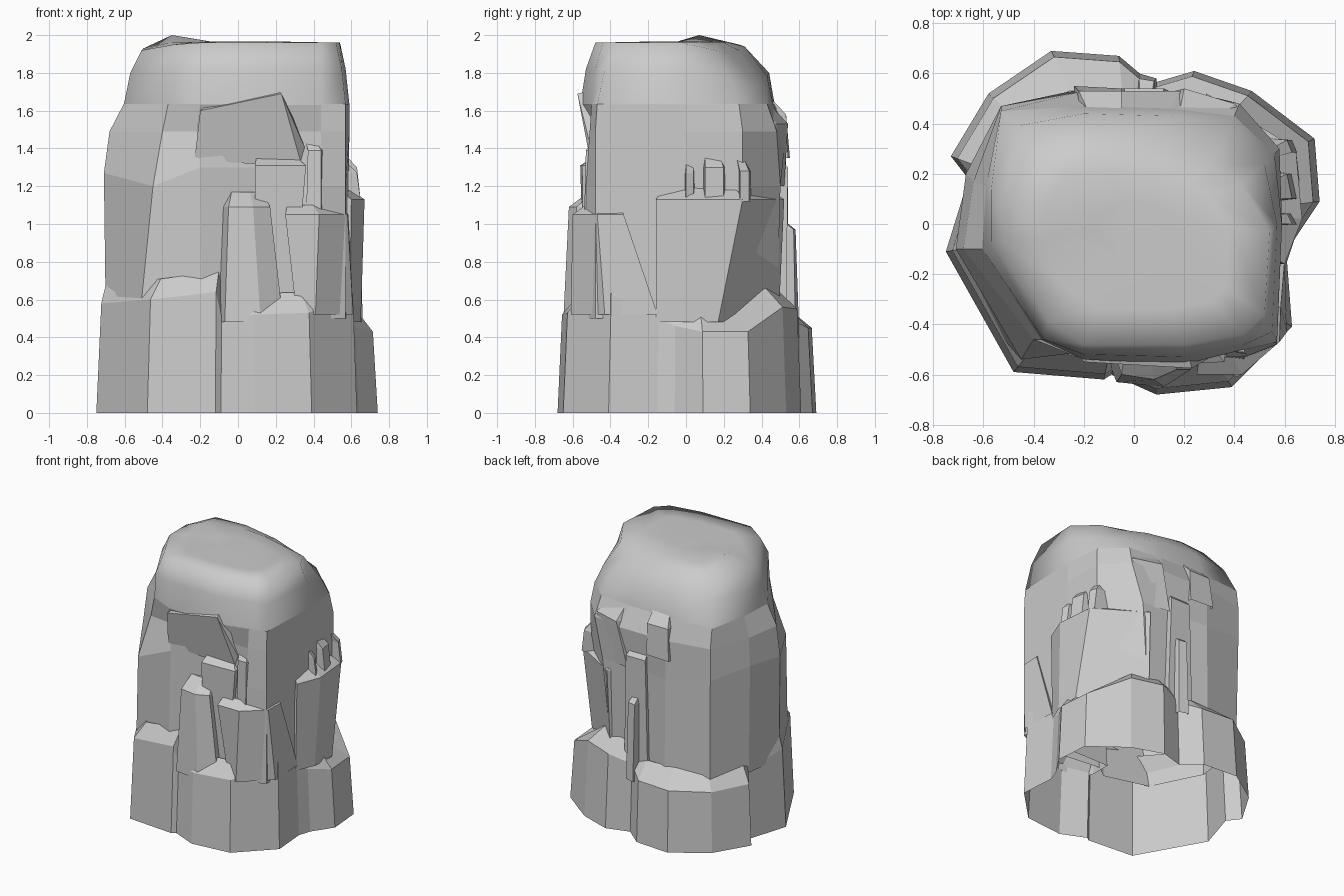
import bpy, bmesh

def loft(name, rings, smooth=False, top=True):
    """Skin a stack of equal-length rings of (x, y, z) points, open below."""
    bm = bmesh.new()
    vs = [[bm.verts.new(p) for p in r] for r in rings]
    n = len(rings[0])
    for a, b in zip(vs, vs[1:]):
        for i in range(n):
            j = (i + 1) % n
            bm.faces.new((a[i], a[j], b[j], b[i]))
    if top:
        bm.faces.new(vs[-1])
    me = bpy.data.meshes.new(name)
    bm.to_mesh(me)
    bm.free()
    ob = bpy.data.objects.new(name, me)
    bpy.context.collection.objects.link(ob)
    for p in me.polygons:
        p.use_smooth = smooth
    return ob

def flat(pts, z):
    return [(x, y, z) for x, y in pts]

def heights(pts, zs):
    return [(x, y, z) for (x, y), z in zip(pts, zs)]

def column(name, low, z0, high, z1, rise=0.07, pull=0.12):
    """Upright stone with a bevelled top that slopes up towards the rock axis."""
    cx = sum(p[0] for p in high) / len(high)
    cy = sum(p[1] for p in high) / len(high)
    d = (cx * cx + cy * cy) ** 0.5
    top = [(cx + (x - cx) * .75 - cx / d * pull,
            cy + (y - cy) * .75 - cy / d * pull, z1 + rise) for x, y in high]
    loft(name, [flat(low, z0), flat(high, z1), top])

# broad faceted foot
foot = [(-.75, -.11), (-.48, -.59), (-.12, -.62), (-.09, -.60), (.09, -.68),
        (.39, -.65), (.63, -.41), (.61, -.15), (.64, -.06), (.74, .09),
        (.72, .34), (.47, .53), (.24, .61), (.07, .56), (-.06, .67),
        (-.33, .69), (-.58, .52), (-.73, .27), (-.66, .18)]
foot_z = [.58, .60, .64, .50, .52, .53, .63, .50, .46, .43, .43, .56, .55,
          .50, .45, .45, .44, .45, .50]
foot_in = [.93, .85, .85, .85, .84, .85, .88, .90, .90, .85, .74, .78, .78,
           .86, .80, .77, .85, .88, .95]
loft("foot", [flat(foot, 0),
              [(x * .965, y * .965, z) for (x, y), z in zip(foot, foot_z)],
              [(x * k, y * k, z + .11) for (x, y), z, k in zip(foot, foot_z, foot_in)]],
     top=False)

# main shaft of the rock
low = [(-.52, -.46), (-.19, -.55), (-.1, -.48), (.44, -.54), (.57, -.48), (.58, 0),
       (.58, .22), (.28, .48), (.1, .49), (-.2, .54), (-.52, .46), (-.66, .2), (-.70, -.1)]
mid = [(-.45, -.54), (-.2, -.51), (.12, -.48), (.44, -.53), (.57, -.48), (.585, 0),
       (.58, .30), (.34, .50), (.1, .50), (-.2, .53), (-.53, .47), (-.67, .2), (-.71, -.1)]
mid_z = [1.2, 1.3, 1.3, 1.2, 1.2, 1.2, 1.2, 1.2, 1.2, 1.2, 1.25, 1.3, 1.27]
shoulder = [(-.40, -.46), (-.22, -.48), (.15, -.50), (.44, -.51), (.57, -.48), (.59, 0),
            (.58, .30), (.42, .48), (.18, .53), (-.2, .53), (-.53, .47), (-.64, .17), (-.68, -.1)]
neck = [(-.37, -.46), (-.2, -.54), (.2, -.56), (.44, -.50), (.57, -.47), (.59, 0),
        (.56, .28), (.40, .43), (.15, .46), (-.2, .47), (-.53, .45), (-.59, .15), (-.605, -.1)]
loft("shaft", [flat(low, .5), heights(mid, mid_z), flat(shoulder, 1.49), flat(neck, 1.635)],
     top=False)

# smooth worn crown, cut lower at the back right
waist = [(-.36, -.46), (-.2, -.52), (.2, -.53), (.44, -.48), (.55, -.43), (.57, 0),
         (.52, .24), (.38, .38), (.15, .43), (-.2, .44), (-.47, .39), (-.57, .13), (-.57, -.08)]
waist_z = [1.82, 1.82, 1.82, 1.82, 1.82, 1.82, 1.75, 1.74, 1.78, 1.80, 1.80, 1.80, 1.80]
rim = [(-.34, -.39), (-.2, -.48), (.2, -.48), (.44, -.44), (.52, -.36), (.54, -.03),
       (.43, .16), (.30, .23), (.12, .28), (-.15, .31), (-.38, .28), (-.5, .1), (-.51, -.08)]
rim_z = [1.95, 1.96, 1.96, 1.96, 1.96, 1.96, 1.92, 1.90, 1.92, 1.94, 1.95, 1.93, 1.92]
loft("crown", [flat(neck, 1.63), heights(waist, waist_z), heights(rim, rim_z),
               [(x * .7, y * .7, 2.0 if i == 11 else 1.963) for i, (x, y) in enumerate(rim)],
               [(x * .3, y * .3, 1.967) for x, y in rim]], True)

# front stones
column("front_column", [(-.10, -.55), (-.07, -.63), (.12, -.65), (.24, -.58), (.2, -.4), (-.1, -.4)], .48,
       [(-.08, -.50), (-.05, -.60), (.08, -.62), (.17, -.58), (.17, -.4), (-.06, -.4)], 1.09, .08, .08)
column("front_right_column", [(.31, -.56), (.41, -.61), (.61, -.43), (.60, -.15), (.32, -.3)], .52,
       [(.25, -.60), (.43, -.60), (.58, -.47), (.585, -.33), (.27, -.4)], 1.05, .05, .05)
column("front_rear_column", [(.09, -.54), (.3, -.54), (.3, -.4), (.09, -.4)], .6,
       [(.09, -.56), (.36, -.55), (.36, -.4), (.09, -.4)], 1.31, .05, .06)
column("front_sliver", [(.36, -.53), (.44, -.54), (.5, -.4), (.36, -.4)], 1.0,
       [(.37, -.53), (.44, -.53), (.5, -.4), (.37, -.4)], 1.39, .06, .04)
loft("front_slab", [[(-.23, -.50, 1.34), (.34, -.50, 1.30), (.34, -.4, 1.30), (-.2, -.4, 1.34)],
                    [(-.20, -.55, 1.60), (.23, -.575, 1.69), (.36, -.50, 1.39), (.30, -.4, 1.5)],
                    [(-.15, -.50, 1.64), (.22, -.53, 1.70), (.30, -.48, 1.55), (.2, -.4, 1.6)]])

# right hand stones
column("right_column", [(.59, -.16), (.65, -.02), (.66, .17), (.28, .49), (.2, .4), (.5, -.15)], .48,
       [(.60, -.16), (.67, .02), (.645, .30), (.29, .52), (.2, .4), (.5, -.1)], 1.13, .08, .07)
for i, (y, w, z) in enumerate([(.02, .03, 1.33), (.15, .07, 1.36), (.31, .035, 1.34)]):
    column(f"right_knob_{i}", [(.5, y - w), (.65, y - w * .7), (.63, y + w * .7), (.5, y + w)], 1.12,
           [(.5, y - w), (.63, y - w * .7), (.61, y + w * .7), (.5, y + w)], z - .06, .07, .05)

# back stones
column("back_block", [(.5, .36), (.36, .48), (.12, .52), (.1, .4)], 1.2,
       [(.56, .30), (.40, .48), (.2, .54), (.1, .38)], 1.53, .10, .08)
column("back_sliver", [(.09, .58), (.02, .60), (0, .4), (.1, .4)], .4,
       [(.08, .57), (.02, .58), (0, .4), (.1, .4)], .97, .05, .04)
column("back_column", [(.14, .53), (-.06, .54), (-.06, .4), (.14, .4)], .5,
       [(.12, .54), (-.04, .54), (-.02, .4), (.12, .4)], 1.30, .07, .05)
column("back_crest", [(-.05, .54), (-.24, .55), (-.24, .4), (-.05, .4)], 1.35,
       [(-.05, .53), (-.22, .53), (-.22, .4), (-.05, .4)], 1.58, .10, .08)
